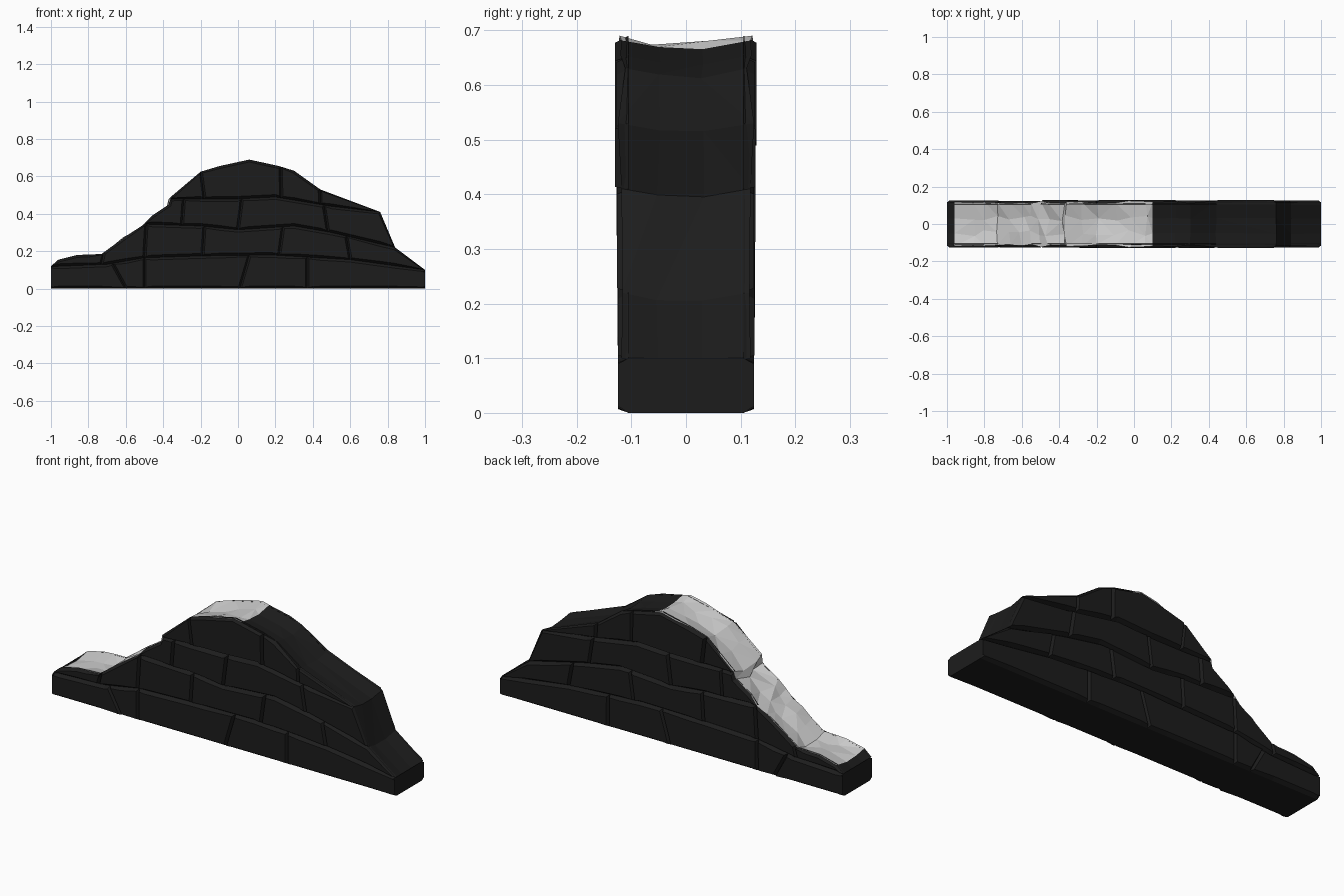
import bpy, bmesh, random

if "Cube" in bpy.data.objects:
    bpy.data.objects.remove(bpy.data.objects["Cube"])

random.seed(4)
CORE = 0.105  # half depth of the wall at the bottom of the joints

# Outline of the ruined top edge, left to right
SIL = [(-1, .12), (-.96, .155), (-.86, .18), (-.73, .185), (-.6, .28), (-.5, .345),
       (-.46, .39), (-.37, .45), (-.36, .49), (-.2, .625), (-.1, .655), (.06, .69),
       (.22, .655), (.3, .63), (.44, .53), (.76, .41), (.84, .22), (1, .1)]
# Bed joints between the courses
BEDS = [[(-1, 0), (1, 0)],
        [(-1, .118), (-.7, .13), (-.5, .165), (-.2, .175), (.18, .18), (.6, .155), (1, .1)],
        [(-.5, .345), (-.2, .335), (0, .315), (.3, .335), (.5, .3), (.84, .22)],
        [(-.36, .48), (0, .48), (.2, .49), (.5, .44), (.76, .41)],
        SIL]
# Upright joints per course: (x at bottom, x at top)
JOINTS = [[(-1, -1), (-.6, -.67), (-.5, -.5), (.01, .06), (.37, .37), (1, 1)],
          [(-1, -1), (-.73, -.72), (-.5, -.49), (-.19, -.18), (.22, .24), (.6, .58), (1, 1)],
          [(-.5, -.5), (-.3, -.29), (0, .02), (.48, .46), (.84, .84)],
          [(-.36, -.36), (-.18, -.2), (.23, .23), (.44, .44), (.76, .76)]]

STONE = bpy.data.materials.new("dark_stone")
STONE.diffuse_color = (.012, .012, .012, 1)
STONE.use_nodes = True
STONE.node_tree.nodes["Principled BSDF"].inputs["Base Color"].default_value = STONE.diffuse_color
SNOW = bpy.data.materials.new("pale_snow")
SNOW.diffuse_color = (.8, .8, .8, 1)
SNOW.use_nodes = True
SNOW.node_tree.nodes["Principled BSDF"].inputs["Base Color"].default_value = SNOW.diffuse_color


def height(curve, x):
    if x <= curve[0][0]:
        return curve[0][1]
    for (a, za), (b, zb) in zip(curve, curve[1:]):
        if x <= b:
            return za + (zb - za) * (x - a) / (b - a)
    return curve[-1][1]


def finish(bm, name, mat):
    me = bpy.data.meshes.new(name)
    bm.to_mesh(me)
    bm.free()
    me.materials.append(mat)
    ob = bpy.data.objects.new(name, me)
    bpy.context.collection.objects.link(ob)
    return ob


def edge_points(curve, a, b):
    xs = {a, b} | {p[0] for p in curve + SIL if a < p[0] < b}
    return [(x, min(height(curve, x), height(SIL, x))) for x in sorted(xs)]


# Courses of chamfered stones on the front and back faces
for row, joints in enumerate(JOINTS):
    bm = bmesh.new()
    faces = []
    for (b0, t0), (b1, t1) in zip(joints, joints[1:]):
        loop = edge_points(BEDS[row], b0, b1) + edge_points(BEDS[row + 1], t0, t1)[::-1]
        pts = []
        for p in loop:
            if all(abs(p[0] - q[0]) + abs(p[1] - q[1]) > .004 for q in pts):
                pts.append(p)
        for s in (-1, 1):
            vs = [bm.verts.new((x, s * CORE, z)) for x, z in pts]
            f = bm.faces.new(vs if s < 0 else vs[::-1])
            f.normal_update()
            faces.append((f, .019 + .002 * row * random.random()))
    for f, d in faces:
        bmesh.ops.inset_individual(bm, faces=[f], thickness=.013, depth=d,
                                   use_even_offset=False)
    finish(bm, "stone_course_%d" % (row + 1), STONE)


# Broken top surface: a faceted strip, slightly hollow along the middle
def top_strip(name, pts, mat, rough):
    bm = bmesh.new()
    rows = []
    for i, (x, z) in enumerate(pts):
        inner = 0 < i < len(pts) - 1
        j = rough if inner else 0
        r = random.uniform
        rim = .118 + r(-.01, .008) * (j > 0)
        r1 = [(x, -rim, z), (x + r(-j, j), -.05 + r(-j, j), z - .012 + r(-j, j) * .5),
              (x + r(-j, j), .03 + r(-j, j), z - .016 + r(-j, j) * .5), (x, rim, z)]
        rows.append([bm.verts.new(p) for p in r1])
    for i, (p, q) in enumerate(zip(rows, rows[1:])):
        for k in range(3):
            bm.faces.new((p[k], q[k], q[k + 1], p[k + 1]))
    bmesh.ops.triangulate(bm, faces=bm.faces[:])
    finish(bm, name, mat)


snow_pts = [p for p in SIL if -.97 < p[0] < .1]
extra = [-.8, -.66, -.55, -.28, -.03]
snow_pts = sorted(snow_pts + [(x, height(SIL, x)) for x in extra] + [(.1, height(SIL, .1))])
top_strip("snow_cap", snow_pts, SNOW, .016)
top_strip("bare_top", [(.1, height(SIL, .1))] + [p for p in SIL if p[0] > .1], STONE, .004)
top_strip("low_end_top", SIL[:2], STONE, 0)

# End faces and underside
bm = bmesh.new()
outline = [(-1, .12), (-1, 0), (1, 0), (1, .1)]
ring = [[bm.verts.new((x, s * CORE, z)) for s in (-1, 1)] for x, z in outline]
for a, b in zip(ring, ring[1:]):
    bm.faces.new((a[0], a[1], b[1], b[0]))
# Chamfered stones closing both ends
for f in [f for f in bm.faces if abs(f.calc_center_median().x) > .9]:
    x = f.calc_center_median().x
    h = .12 if x < 0 else .1
    for s in (-1, 1):
        vs = [bm.verts.new(p) for p in ((x, s * CORE, 0), (x, s * .124, .012),
                                        (x, s * .124, h - .01), (x, s * CORE, h))]
        bm.faces.new(vs)
    for s in (-1, 1):
        xi = x * .987
        vs = [bm.verts.new(p) for p in ((x, s * .124, .012), (xi, s * .124, .012),
                                        (xi, s * .124, h - .01), (x, s * .124, h - .01))]
        bm.faces.new(vs)
bmesh.ops.recalc_face_normals(bm, faces=bm.faces[:])
finish(bm, "ends_and_underside", STONE)
